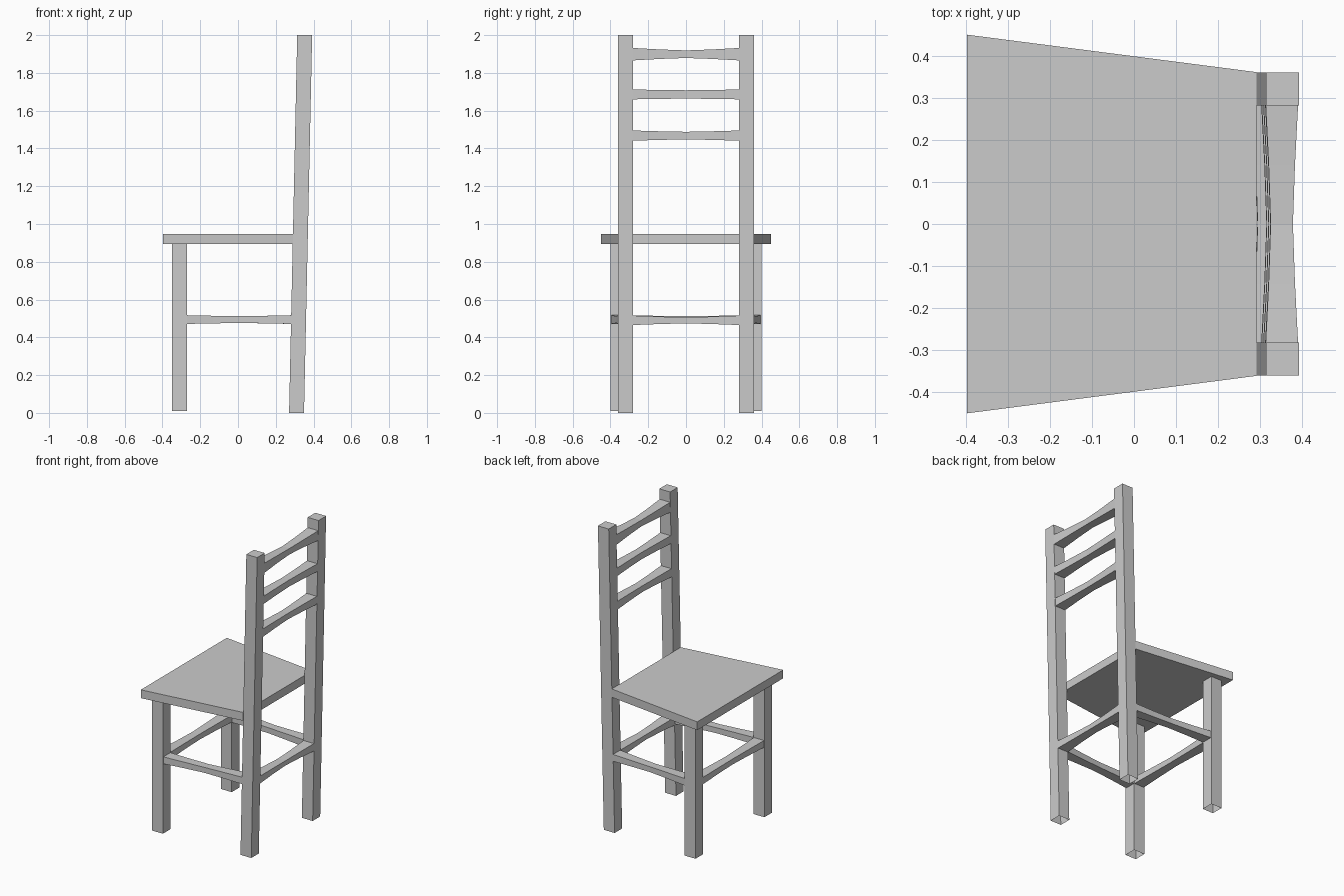
import bpy, bmesh
from mathutils import Vector

if "Cube" in bpy.data.objects:
    bpy.data.objects.remove(bpy.data.objects["Cube"])


def loft(name, rings, cap_start=True, cap_end=True):
    """Skin a row of four-point sections into one object."""
    bm = bmesh.new()
    rows = [[bm.verts.new(p) for p in ring] for ring in rings]
    for a, b in zip(rows, rows[1:]):
        for i in range(4):
            j = (i + 1) % 4
            bm.faces.new((a[i], a[j], b[j], b[i]))
    if cap_start:
        bm.faces.new(rows[0][::-1])
    if cap_end:
        bm.faces.new(rows[-1])
    bmesh.ops.recalc_face_normals(bm, faces=bm.faces)
    mesh = bpy.data.meshes.new(name)
    bm.to_mesh(mesh)
    bm.free()
    obj = bpy.data.objects.new(name, mesh)
    bpy.context.collection.objects.link(obj)
    return obj


def rect(cx, cy, z, sx, sy):
    return [(cx + u * sx / 2, cy + v * sy / 2, z)
            for u, v in ((-1, -1), (1, -1), (1, 1), (-1, 1))]


def back_x(z):
    """Centre line of the leaning back posts."""
    return 0.31 + 0.0215 * z


def rail(name, start, end, width, height, waist_w, waist_h, lean=0.0):
    """Bar that narrows toward its middle; open ends sit inside the legs."""
    start, end = Vector(start), Vector(end)
    along = (end - start).normalized()
    side = Vector((-along.y, along.x, 0))
    rings = []
    for t, k in ((0, 0), (0.25, 0.6), (0.5, 1), (0.75, 0.6), (1, 0)):
        w = (width + (waist_w - width) * k) / 2
        h = (height + (waist_h - height) * k) / 2
        c = start.lerp(end, t)
        rings.append([c + side * w * u + Vector((lean * h * v, 0, h * v))
                      for u, v in ((-1, -1), (1, -1), (1, 1), (-1, 1))])
    return loft(name, rings)


# Seat: a board that narrows toward the back
loft("seat", [
    [(-0.397, -0.45, z), (0.291, -0.361, z), (0.291, 0.361, z), (-0.397, 0.45, z)]
    for z in (0.893, 0.948)])

# Legs and side stretchers, both sides; leg bottoms are open
for s, label in ((-1, "right"), (1, "left")):
    loft("back_post_" + label,
         [rect(back_x(z), s * 0.321, z, 0.079, 0.079) for z in (0, 2)],
         cap_start=False)
    loft("front_leg_" + label,
         [rect(-0.31, s * 0.36, z, 0.079, 0.079) for z in (0.01, 0.895)],
         cap_start=False)
    rail("side_stretcher_" + label, (-0.272, s * 0.358, 0.494),
         (0.284, s * 0.323, 0.494), 0.074, 0.046, 0.054, 0.036)

# Front and back stretchers
rail("front_stretcher", (-0.31, -0.322, 0.494), (-0.31, 0.322, 0.494),
     0.074, 0.046, 0.054, 0.036)
rail("back_stretcher", (back_x(0.49), -0.283, 0.49), (back_x(0.49), 0.283, 0.49),
     0.077, 0.05, 0.054, 0.032, 0.0215)

# Backrest slats: height position, end height, middle height
for name, z, h, mid in (("lower_slat", 1.468, 0.054, 0.04),
                        ("middle_slat", 1.686, 0.052, 0.044),
                        ("top_slat", 1.899, 0.066, 0.04)):
    rail(name, (back_x(z), -0.283, z), (back_x(z), 0.283, z),
         0.077, h, 0.053, mid, 0.0215)
